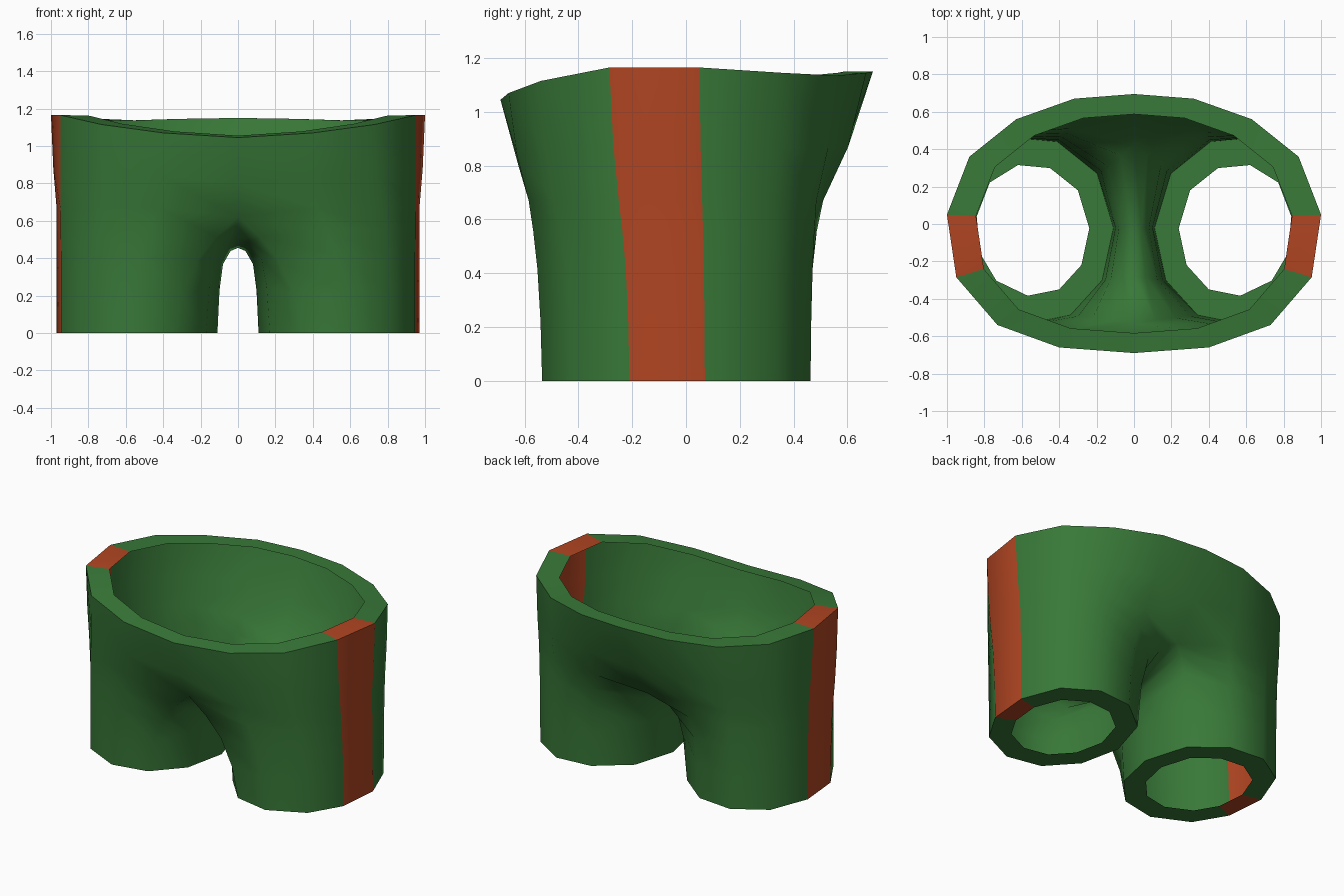
import bpy, bmesh

if "Cube" in bpy.data.objects:
    bpy.data.objects.remove(bpy.data.objects["Cube"])

def material(name, rgb):
    m = bpy.data.materials.new(name)
    m.diffuse_color = (*rgb, 1)
    m.use_nodes = True
    m.node_tree.nodes["Principled BSDF"].inputs["Base Color"].default_value = m.diffuse_color
    return m

# Columns run around one half: back seam, seven side columns, front seam, two crotch columns
hem = [(.197, .27), (.41, .44), (.655, .463), (.87, .33), (.97, .07), (.945, -.21),
       (.82, -.42), (.58, -.535), (.34, -.487), (.17, -.30), (.11, -.02)]
hip = [(0, .42, .60), (.34, .51, .67), (.66, .485, .67), (.88, .33, .67), (.97, .06, .67),
       (.95, -.25, .67), (.77, -.49, .67), (.42, -.585, .67), (0, -.53, .62),
       (0, -.28, .50), (0, -.02, .455)]
waist = [(0, .695, 1.15), (.32, .67, 1.145), (.63, .56, 1.135), (.88, .36, 1.145), (1, .05, 1.165),
         (.95, -.285, 1.165), (.73, -.54, 1.115), (.40, -.66, 1.07), (0, -.69, 1.045)]
# (height, sideways) blend from hem to hip
LEG_STEPS = [(0, 0), (.33, .12), (.62, .35), (.83, .66), (1, 1)]
CROTCH_STEPS = [(0, 0), (.5, .1), (.81, .27), (.965, .64), (1, 1)]
BODY_STEPS = [(.42, .58), (1, 1)]
LEG_CENTRE = (.54, -.03)

def blend(a, b, fz, fxy):
    return (a[0] + (b[0] - a[0]) * fxy, a[1] + (b[1] - a[1]) * fxy, a[2] + (b[2] - a[2]) * fz)

bm = bmesh.new()
for side in (1, -1):
    def ring(points):
        return [bm.verts.new((side * x, y, z)) for x, y, z in points]

    def bridge(low, high, closed):
        n = len(high)
        for i in range(n if closed else n - 1):
            j = (i + 1) % n
            f = bm.faces.new((low[i], low[j], high[j], high[i])[::side])
            f.material_index = 1 if i == 4 else 0    # side stripe column
            f.smooth = True

    # Flat hem rim, narrowing towards the leg centre
    cx, cy = LEG_CENTRE
    prev = ring([(cx + .7 * (x - cx), cy + .7 * (y - cy), 0) for x, y in hem])
    # Leg tube up to the hip and crotch seam
    for k in range(len(LEG_STEPS)):
        cur = ring([blend((*hem[i], 0), hip[i],
                          *(CROTCH_STEPS if i > 8 or i == 0 else LEG_STEPS)[k])
                    for i in range(11)])
        bridge(prev, cur, True)
        prev = cur
    # Half of the body up to the waist
    prev = prev[:9]
    for fz, fxy in BODY_STEPS:
        cur = ring([blend(hip[i], waist[i], fz, fxy) for i in range(9)])
        bridge(prev, cur, False)
        prev = cur
    # Flat waist rim
    bridge(prev, ring([(.845 * x, .845 * y, z + .1 * (1.15 - z)) for x, y, z in waist]), False)

bmesh.ops.remove_doubles(bm, verts=bm.verts, dist=.001)
bmesh.ops.recalc_face_normals(bm, faces=bm.faces)
# Open shell: make sure the normals point outwards
stripe = max(bm.faces, key=lambda f: f.calc_center_median().x)
if stripe.normal.x < 0:
    bmesh.ops.reverse_faces(bm, faces=bm.faces)

mesh = bpy.data.meshes.new("shorts")
bm.to_mesh(mesh)
bm.free()
shorts = bpy.data.objects.new("shorts", mesh)
bpy.context.collection.objects.link(shorts)
mesh.materials.append(material("green cloth", (.04, .19, .04)))
mesh.materials.append(material("rust stripe", (.44, .06, .016)))

# Smooth cloth, crisp rims
bpy.context.view_layer.objects.active = shorts
shorts.select_set(True)
bpy.ops.object.shade_smooth_by_angle(angle=1.1)
